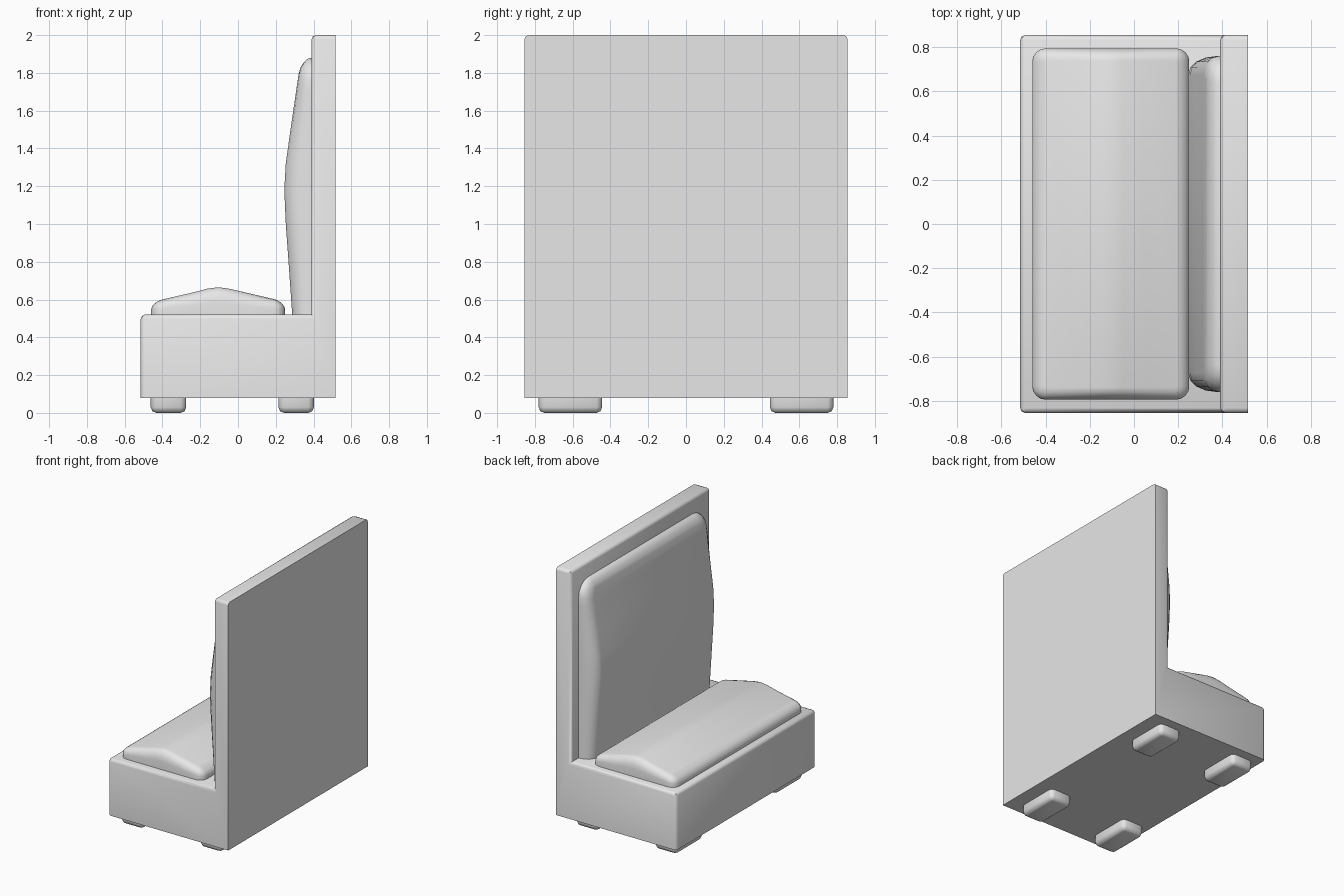
import bpy, bmesh
from mathutils import Vector, Matrix

cube = bpy.data.objects.get("Cube")
if cube:
    bpy.data.objects.remove(cube, do_unlink=True)

grey = bpy.data.materials.new("plain_grey")
grey.use_nodes = True
colour = (0.8, 0.8, 0.8, 1)
grey.diffuse_color = colour
grey.node_tree.nodes["Principled BSDF"].inputs["Base Color"].default_value = colour


def finish(bm, name, angle):
    bmesh.ops.recalc_face_normals(bm, faces=bm.faces)
    mesh = bpy.data.meshes.new(name)
    bm.to_mesh(mesh)
    bm.free()
    mesh.materials.append(grey)
    ob = bpy.data.objects.new(name, mesh)
    bpy.context.collection.objects.link(ob)
    bpy.ops.object.select_all(action='DESELECT')
    ob.select_set(True)
    bpy.context.view_layer.objects.active = ob
    bpy.ops.object.shade_smooth_by_angle(angle=angle)
    return ob


def box(lo, hi):
    bm = bmesh.new()
    lo, hi = Vector(lo), Vector(hi)
    size = Matrix.Diagonal((hi - lo).to_4d())
    bmesh.ops.create_cube(bm, size=1, matrix=Matrix.Translation((lo + hi) / 2) @ size)
    return bm


def bevel(bm, rule, width, segments):
    edges = [e for e in bm.edges if rule(*[v.co for v in e.verts])]
    bmesh.ops.bevel(bm, geom=edges, offset=width, segments=segments,
                    profile=0.5, affect='EDGES', clamp_overlap=True)


def interpolate(points, u):
    if u <= points[0][0]:
        return points[0][1]
    for (a, s), (b, t) in zip(points, points[1:]):
        if u <= b:
            return s + (t - s) * (u - a) / (b - a)
    return points[-1][1]


def cushion(name, start, end, half, corner, edge, crown, matrix):
    """Rounded slab along u (x) whose height follows the crown points."""
    h = 0.1
    bm = box((start, -half, 0), (end, half, h))
    bevel(bm, lambda a, b: abs(a.z - b.z) > h / 2, corner, 4)
    bevel(bm, lambda a, b: min(a.z, b.z) > h - 0.001, edge, 4)
    for u, _ in crown:
        geom = bm.verts[:] + bm.edges[:] + bm.faces[:]
        bmesh.ops.bisect_plane(bm, geom=geom, plane_co=(u, 0, 0), plane_no=(1, 0, 0))
    for v in bm.verts:
        v.co.z *= interpolate(crown, v.co.x) / h
    bm.transform(matrix)
    return finish(bm, name, 0.8)


# L-shaped frame: seat base and tall back panel
bm = bmesh.new()
outline = [(-0.515, 0.08), (0.515, 0.08), (0.515, 2), (0.39, 2), (0.39, 0.52), (-0.515, 0.52)]
face = bm.faces.new([bm.verts.new((x, -0.855, z)) for x, z in outline])
side = bmesh.ops.extrude_face_region(bm, geom=[face])
bmesh.ops.translate(bm, vec=(0, 1.71, 0),
                    verts=[g for g in side["geom"] if isinstance(g, bmesh.types.BMVert)])


def frame_edge(a, b):
    on_back = min(a.x, b.x) > 0.5
    on_floor = max(a.z, b.z) < 0.1
    inner = all(abs(p.x - 0.39) + abs(p.z - 0.52) < 0.01 for p in (a, b))
    return not (on_back or on_floor or inner)


bevel(bm, frame_edge, 0.022, 2)
finish(bm, "frame", 0.8)

# Seat cushion
cushion("seat_cushion", -0.46, 0.25, 0.795, 0.06, 0.055,
        [(-0.46, 0.07), (-0.38, 0.09), (-0.25, 0.12), (-0.16, 0.143), (-0.105, 0.15),
         (-0.05, 0.143), (0.05, 0.12), (0.2, 0.085), (0.25, 0.07)],
        Matrix.Translation((0, 0, 0.515)))

# Backrest cushion, stood upright against the panel
upright = Matrix(((0, 0, -1, 0.395), (0, 1, 0, 0), (1, 0, 0, 0), (0, 0, 0, 1)))
cushion("back_cushion", 0.3, 1.88, 0.76, 0.12, 0.085,
        [(0.3, 0.1), (0.52, 0.108), (0.75, 0.124), (1.0, 0.142), (1.18, 0.15), (1.32, 0.142),
         (1.5, 0.117), (1.7, 0.088), (1.82, 0.07), (1.88, 0.06)], upright)

# Four feet with rounded corners and undersides
for depth, x in (("front", -0.368), ("back", 0.308)):
    for end, y in (("right", 0.612), ("left", -0.612)):
        bm = box((x - 0.094, y - 0.168, 0), (x + 0.094, y + 0.168, 0.1))
        bevel(bm, lambda a, b: abs(a.z - b.z) > 0.05, 0.03, 2)
        bevel(bm, lambda a, b: max(a.z, b.z) < 0.01, 0.03, 2)
        finish(bm, f"{depth}_{end}_foot", 0.8)
